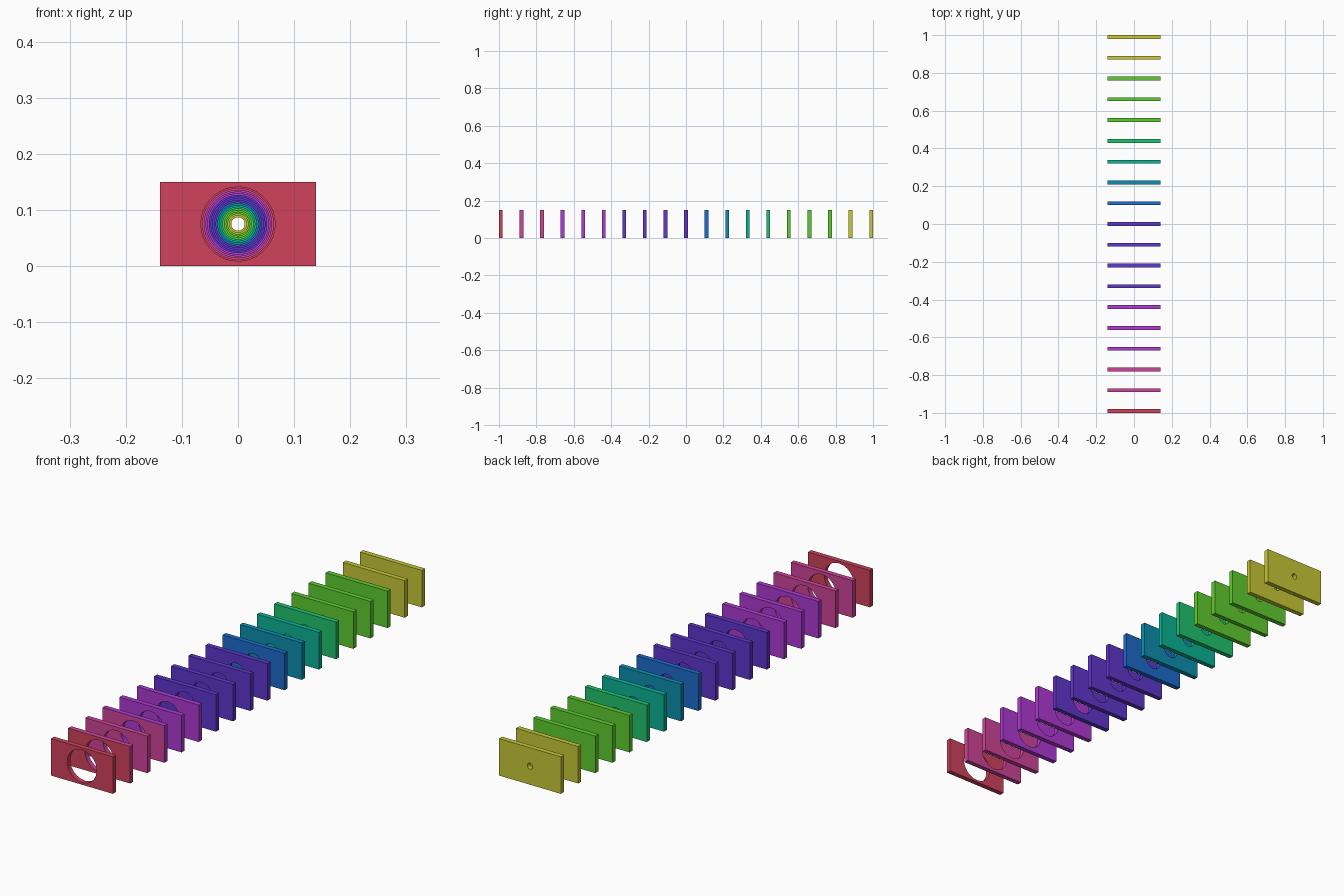
import bpy, bmesh, math

if "Cube" in bpy.data.objects:
    bpy.data.objects.remove(bpy.data.objects["Cube"])

W, H, T = 0.139, 0.075, 0.02      # half width, half height, thickness
COUNT = 19
R_FRONT, R_BACK = 0.066, 0.012    # hole radius of the first and last plate


def linear(c):
    c /= 255
    return c / 12.92 if c <= 0.04045 else ((c + 0.055) / 1.055) ** 2.4


COLOURS = {
    "red": (208, 66, 92), "pink": (208, 68, 155), "purple": (175, 58, 210),
    "indigo": (95, 54, 205), "blue": (28, 108, 205), "teal_blue": (12, 143, 175),
    "teal": (10, 180, 150), "sea_green": (32, 195, 110), "green": (95, 205, 48),
    "yellow": (200, 200, 55),
}
MATS = {}
for name, rgb in COLOURS.items():
    m = bpy.data.materials.new(name)
    m.diffuse_color = (*[linear(c) for c in rgb], 1)
    m.use_nodes = True
    m.node_tree.nodes["Principled BSDF"].inputs["Base Color"].default_value = m.diffuse_color
    MATS[name] = m

# plate colours from front to back
ORDER = (["red"] + ["pink"] * 2 + ["purple"] * 3 + ["indigo"] * 4 +
         ["blue", "teal_blue", "teal", "sea_green"] + ["green"] * 3 + ["yellow"] * 2)
# plates whose front face keeps the colour of the group before
FRONT = {1: "red", 3: "pink"}

# directions around the hole, including the four rectangle corners
corner = math.atan2(H, W)
ANGLES = sorted([math.tau * (i + 0.5) / 64 for i in range(64)] +
                [corner, math.pi - corner, math.pi + corner, math.tau - corner])


def holed_plate(name, y, radius, colour, front_colour):
    bm = bmesh.new()
    rows = []
    for a in ANGLES:
        c, s = math.cos(a), math.sin(a)
        reach = min(W / max(abs(c), 1e-9), H / max(abs(s), 1e-9))
        rows.append([bm.verts.new((c * r, yy, s * r)) for r, yy in
                     ((radius, -T / 2), (reach, -T / 2), (reach, T / 2), (radius, T / 2))])
    # front, rim, back and hole wall
    for p, q in zip(rows, rows[1:] + rows[:1]):
        for k in range(4):
            n = (k + 1) % 4
            f = bm.faces.new((p[k], p[n], q[n], q[k]))
            f.material_index = 1 if k == 0 else 0
    bmesh.ops.recalc_face_normals(bm, faces=bm.faces)
    me = bpy.data.meshes.new(name)
    bm.to_mesh(me)
    bm.free()
    me.materials.append(MATS[colour])
    me.materials.append(MATS[front_colour])
    ob = bpy.data.objects.new(name, me)
    ob.location = (0, y, H)
    bpy.context.collection.objects.link(ob)
    bpy.ops.object.select_all(action='DESELECT')
    ob.select_set(True)
    bpy.context.view_layer.objects.active = ob
    bpy.ops.object.shade_smooth_by_angle(angle=math.radians(30))


# row of plates with shrinking holes
for i in range(COUNT):
    t = i / (COUNT - 1)
    holed_plate(f"aperture_plate_{i + 1:02d}", (2 * t - 1) * (1 - T / 2),
                R_FRONT + (R_BACK - R_FRONT) * t, ORDER[i], FRONT.get(i, ORDER[i]))
